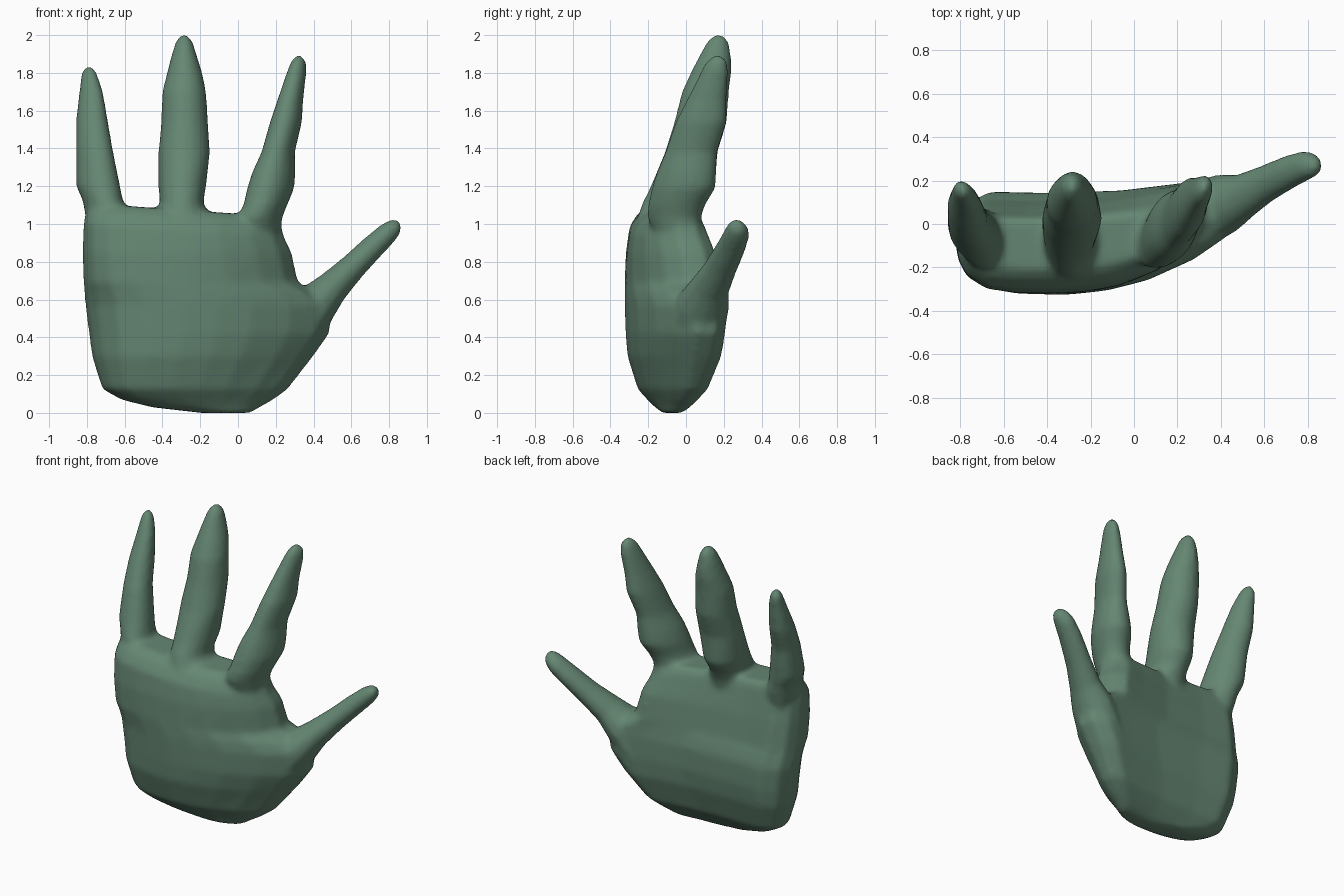
import bpy, bmesh, math
from mathutils import Vector

green = bpy.data.materials.new("muted_green")
green.diffuse_color = (0.13, 0.24, 0.17, 1)

bm = bmesh.new()


def loft(rings):
    """Skin a closed tube through rings of points and cap both ends."""
    loops = [[bm.verts.new(p) for p in r] for r in rings]
    n = len(loops[0])
    for a, b in zip(loops, loops[1:]):
        for i in range(n):
            j = (i + 1) % n
            bm.faces.new((a[i], a[j], b[j], b[i]))
    bm.faces.new(loops[0][::-1])
    bm.faces.new(loops[-1])


def digit(sections, shear=0, n=16):
    """Finger from level sections: z, left, right, front, back."""
    rings = []
    for z, x0, x1, y0, y1 in sections:
        rx, ry = (x1 - x0) * 0.51, (y1 - y0) * 0.51
        k = shear * rx                      # turn the section, keep its depth
        ry = math.sqrt(max(ry * ry - k * k, ry * ry * 0.6))
        rings.append([((x0 + x1) / 2 + rx * math.cos(t),
                       (y0 + y1) / 2 + ry * math.sin(t) + k * math.cos(t), z)
                      for t in (math.tau * i / n for i in range(n))])
    loft(rings)


# Palm: one cross-section outline, resized at each height, fuller at the top
outline = [(0, .62), (.015, .42), (.05, .25), (.13, .09), (.25, .02), (.39, 0),
           (.53, .04), (.67, .13), (.83, .31), (.94, .5), (1, .72), (.985, .92),
           (.91, 1.02), (.77, .97), (.57, .91), (.3, .89), (.11, .9), (.03, .8)]
palm = [(0, -.2, .07, -.13, -.02, 1), (.03, -.46, .12, -.165, .02, 1),
        (.07, -.62, .19, -.205, .06, 1), (.125, -.72, .265, -.255, .11, 1),
        (.3, -.775, .40, -.31, .18, 1), (.42, -.79, .485, -.32, .2, 1),
        (.57, -.81, .50, -.325, .2, 1), (.64, -.815, .42, -.325, .185, 1.1),
        (.69, -.82, .32, -.325, .17, 1.2), (.85, -.825, .285, -.318, .145, 1.3),
        (.97, -.82, .245, -.3, .11, 1.35), (1.035, -.805, .23, -.26, .085, 1.3),
        (1.075, -.77, .19, -.21, .05, 1.2)]
loft([[(x0 + (x1 - x0) * u, y0 + (y1 - y0) * v ** p,
        z - (0.07 * (x0 + (x1 - x0) * u + .3) if z > .9 else 0))
       for u, v in outline] for z, x0, x1, y0, y1, p in palm])

# Little finger
digit([(.9, -.76, -.6, -.16, .04), (1.06, -.81, -.57, -.215, .075),
       (1.12, -.82, -.61, -.2, .085), (1.2, -.855, -.625, -.17, .1),
       (1.4, -.857, -.665, -.1, .12), (1.55, -.857, -.69, -.03, .17),
       (1.7, -.84, -.715, .05, .19), (1.78, -.833, -.74, .095, .2),
       (1.815, -.823, -.755, .115, .195), (1.835, -.805, -.775, .14, .175)], -.25)
# Middle finger
digit([(.9, -.38, -.2, -.2, .04), (1.05, -.43, -.15, -.25, .07),
       (1.11, -.412, -.185, -.23, .1), (1.2, -.42, -.17, -.185, .155),
       (1.38, -.42, -.15, -.11, .165), (1.54, -.405, -.16, -.06, .215),
       (1.7, -.4, -.17, -.02, .225), (1.8, -.375, -.19, .025, .24),
       (1.9, -.35, -.22, .075, .238), (1.965, -.33, -.24, .11, .225),
       (2.005, -.3, -.27, .15, .195)])
# Index finger
digit([(.85, .06, .18, -.1, .05), (.95, .02, .22, -.17, .07),
       (1.04, 0, .235, -.205, .08), (1.1, .03, .26, -.2, .1),
       (1.19, .05, .297, -.18, .155), (1.27, .075, .302, -.155, .16),
       (1.38, .125, .3, -.11, .165), (1.54, .17, .338, -.055, .215),
       (1.66, .21, .345, .005, .215), (1.8, .257, .362, .075, .225),
       (1.86, .28, .36, .105, .22), (1.895, .305, .338, .145, .19)], .3)

# Thumb: oval rings following a slanted centre line
path = [(.3, .05, .42, .13), (.41, .09, .57, .12), (.5, .125, .665, .09),
        (.6, .182, .765, .074), (.71, .238, .875, .066), (.79, .27, .95, .059),
        (.83, .277, .988, .047), (.852, .28, 1.01, .022)]
axis = (Vector(path[-1][:3]) - Vector(path[1][:3])).normalized()
side = axis.cross(Vector((0, 1, 0))).normalized()
up = axis.cross(side)
loft([[Vector((x, y, z)) + r * (math.cos(t) * side + 1.2 * math.sin(t) * up)
       for t in (math.tau * i / 12 for i in range(12))] for x, y, z, r in path])

bmesh.ops.recalc_face_normals(bm, faces=bm.faces)
mesh = bpy.data.meshes.new("hand")
bm.to_mesh(mesh)
bm.free()
mesh.materials.append(green)
hand = bpy.data.objects.new("hand", mesh)
bpy.context.collection.objects.link(hand)

# Fuse the parts into one skin and soften the joins
fuse = hand.modifiers.new("fuse", "REMESH")
fuse.mode = "VOXEL"
fuse.voxel_size = 0.015
fuse.use_smooth_shade = True
soft = hand.modifiers.new("soften", "SMOOTH")
soft.factor = 0.5
soft.iterations = 14
